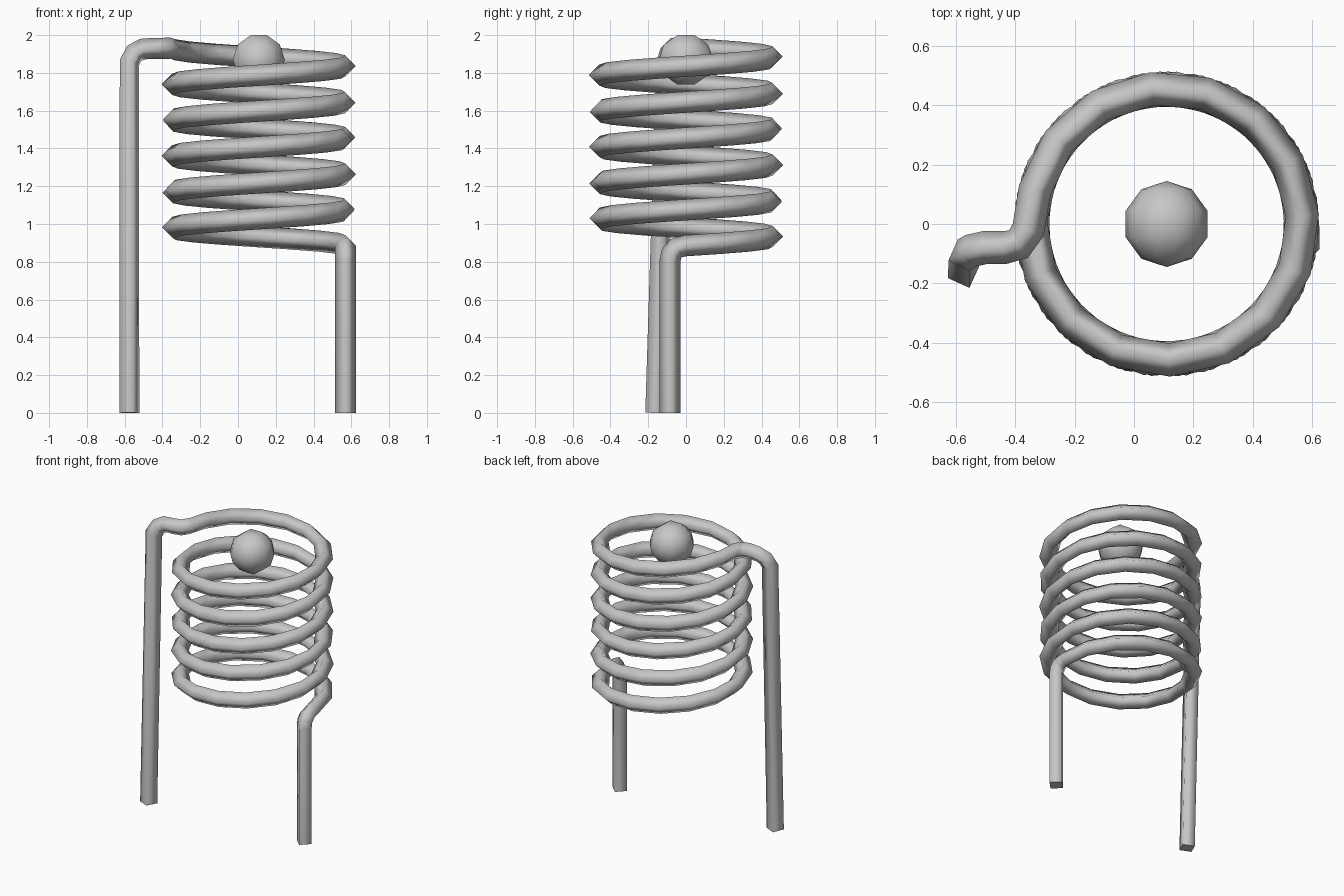
import bpy, bmesh, math
from mathutils import Vector, Matrix

cube = bpy.data.objects.get("Cube")
if cube:
    bpy.data.objects.remove(cube, do_unlink=True)

CENTRE_X = 0.11      # coil axis
COIL_R = 0.459       # coil centreline radius
WIRE_R = 0.056       # half diagonal of the four-sided wire
PITCH = 0.19
TURNS = 5.46
STEPS = 85
COIL_Z = 0.885

grey = bpy.data.materials.new("light_grey")
grey.use_nodes = True
colour = (0.57, 0.57, 0.57, 1)
grey.diffuse_color = colour
grey.node_tree.nodes["Principled BSDF"].inputs["Base Color"].default_value = colour


def add_object(name, bm):
    mesh = bpy.data.meshes.new(name)
    bmesh.ops.recalc_face_normals(bm, faces=bm.faces)
    bm.to_mesh(mesh)
    bm.free()
    mesh.materials.append(grey)
    obj = bpy.data.objects.new(name, mesh)
    bpy.context.collection.objects.link(obj)
    return obj


def wire_sides(tangents):
    """Horizontal side vectors; near-vertical stretches reuse the neighbouring one."""
    sides = [None] * len(tangents)
    for i, t in enumerate(tangents):
        if Vector((t.x, t.y)).length > 0.5:
            sides[i] = t.cross(Vector((0, 0, 1))).normalized()
    first = next(s for s in sides if s)
    last = first
    for i, t in enumerate(tangents):
        s = sides[i] or last
        last = (s - t * s.dot(t)).normalized()
        sides[i] = last
    return sides


def sweep_diamond(name, path, radius):
    """Sweep a diamond section along a path, with flat end caps."""
    n = len(path)
    tangents = []
    for i in range(n):
        a = (path[i] - path[i - 1]).normalized() if i else Vector()
        b = (path[i + 1] - path[i]).normalized() if i < n - 1 else Vector()
        tangents.append((a + b).normalized())
    bm = bmesh.new()
    rings = []
    for p, t, s in zip(path, tangents, wire_sides(tangents)):
        up = s.cross(t)
        rings.append([bm.verts.new(p + d * radius) for d in (s, up, -s, -up)])
    for r0, r1 in zip(rings, rings[1:]):
        for k in range(4):
            j = (k + 1) % 4
            bm.faces.new((r0[k], r0[j], r1[j], r1[k])).smooth = True
    for ring in (rings[0], rings[-1]):
        cap = bm.faces.new(ring)
        for e in cap.edges:
            e.smooth = False
    return add_object(name, bm)


# Wire: short leg, bend, helix, bend, long leg
short_leg = [(0.57, -0.085, 0), (0.57, -0.085, 0.80),
             (0.57, -0.077, 0.842), (0.57, -0.05, 0.873)]
helix = []
for i in range(STEPS + 1):
    turn = TURNS * i / STEPS
    a = 2 * math.pi * turn
    helix.append((CENTRE_X + COIL_R * math.cos(a), COIL_R * math.sin(a),
                  COIL_Z + PITCH * turn))
long_leg = [(-0.357, -0.02, 1.931), (-0.39, -0.068, 1.93), (-0.44, -0.08, 1.93),
            (-0.505, -0.08, 1.926), (-0.55, -0.09, 1.903),
            (-0.575, -0.105, 1.855), (-0.575, -0.163, 0)]
sweep_diamond("coiled_wire", [Vector(p) for p in short_leg + helix + long_leg], WIRE_R)

# Ball held inside the top of the coil, its poles facing front and back
bm = bmesh.new()
bmesh.ops.create_uvsphere(bm, u_segments=10, v_segments=5, radius=0.145)
turn_ball = Matrix.Rotation(math.pi / 2, 4, 'X') @ Matrix.Rotation(math.pi / 2, 4, 'Z')
bmesh.ops.transform(bm, matrix=turn_ball, verts=bm.verts)
for f in bm.faces:
    f.smooth = True
ball = add_object("ball", bm)
ball.location = (CENTRE_X, 0, 1.869)
